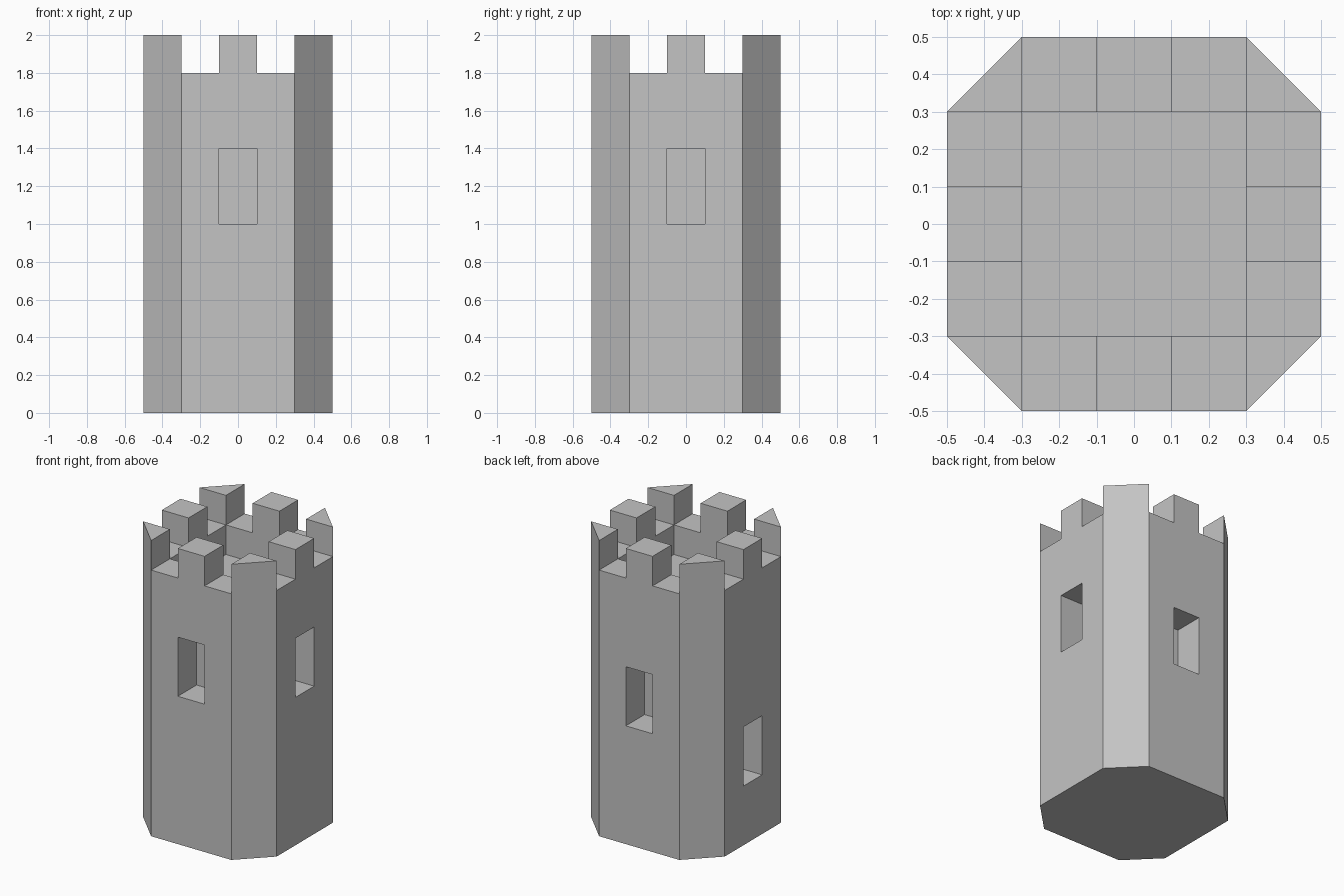
import bpy
import bmesh
from math import pi
from mathutils import Matrix, Vector

old = bpy.data.objects.get("Cube")
if old:
    bpy.data.objects.remove(old, do_unlink=True)

# Single stone colour
stone = bpy.data.materials.new("grey stone")
stone.use_nodes = True
GREY = (0.55, 0.55, 0.55, 1)
stone.diffuse_color = GREY
stone.node_tree.nodes["Principled BSDF"].inputs["Base Color"].default_value = GREY

OUT, IN, GAP = 0.5, 0.3, 0.1      # outer wall, inner wall, half width of openings
ROOF, WALL, TOP = 1.6, 1.8, 2.0   # roof floor, crenel floor, merlon top


def prism(name, outline, z0, z1):
    """Extrude a flat outline from z0 up to z1."""
    bm = bmesh.new()
    base = bm.faces.new([bm.verts.new((x, y, z0)) for x, y in outline])
    grown = bmesh.ops.extrude_face_region(bm, geom=[base], use_keep_orig=True)
    verts = [v for v in grown["geom"] if isinstance(v, bmesh.types.BMVert)]
    bmesh.ops.translate(bm, verts=verts, vec=Vector((0, 0, z1 - z0)))
    bmesh.ops.recalc_face_normals(bm, faces=bm.faces)
    mesh = bpy.data.meshes.new(name)
    bm.to_mesh(mesh)
    bm.free()
    mesh.materials.append(stone)
    obj = bpy.data.objects.new(name, mesh)
    bpy.context.collection.objects.link(obj)
    return obj


def box(name, x0, x1, y0, y1, z0, z1):
    return prism(name, [(x0, y0), (x1, y0), (x1, y1), (x0, y1)], z0, z1)


def cut(target, cutter):
    mod = target.modifiers.new(cutter.name, "BOOLEAN")
    mod.operation = "DIFFERENCE"
    mod.solver = "EXACT"
    mod.object = cutter
    cutter.hide_render = True
    cutter.hide_viewport = True
    cutter.display_type = "WIRE"


# Eight-sided tower body, full height
octagon = [(-IN, -OUT), (IN, -OUT), (OUT, -IN), (OUT, IN),
           (IN, OUT), (-IN, OUT), (-OUT, IN), (-OUT, -IN)]
tower = prism("tower", octagon, 0, TOP)
cutters = [box("roof_well_cutter", -IN, IN, -IN, IN, ROOF, TOP + 0.2)]

# Each side: a recessed window and two crenels between the merlons
sides = [("front", 0, 1.0), ("right_hand", 1, 1.0), ("back", 2, 0.8), ("left_hand", 3, 0.4)]
for side, turn, sill in sides:
    spin = Matrix.Rotation(turn * pi / 2, 4, "Z")
    parts = [box(side + "_window_cutter", -GAP, GAP, -OUT - 0.2, -IN, sill, sill + 0.4)]
    for label, x0, x1 in (("a", -IN, -GAP), ("b", GAP, IN)):
        parts.append(box(f"{side}_crenel_cutter_{label}", x0, x1,
                         -OUT - 0.2, -IN + 0.05, WALL, TOP + 0.2))
    for part in parts:
        part.data.transform(spin)
    cutters += parts

for cutter in cutters:
    cut(tower, cutter)

# Apply the cuts and drop the cutters
bpy.context.view_layer.update()
graph = bpy.context.evaluated_depsgraph_get()
finished = bpy.data.meshes.new_from_object(tower.evaluated_get(graph))
tower.modifiers.clear()
tower.data = finished
finished.materials.clear()
finished.materials.append(stone)
for face in finished.polygons:
    face.material_index = 0
    face.use_smooth = False
for cutter in cutters:
    bpy.data.objects.remove(cutter, do_unlink=True)
